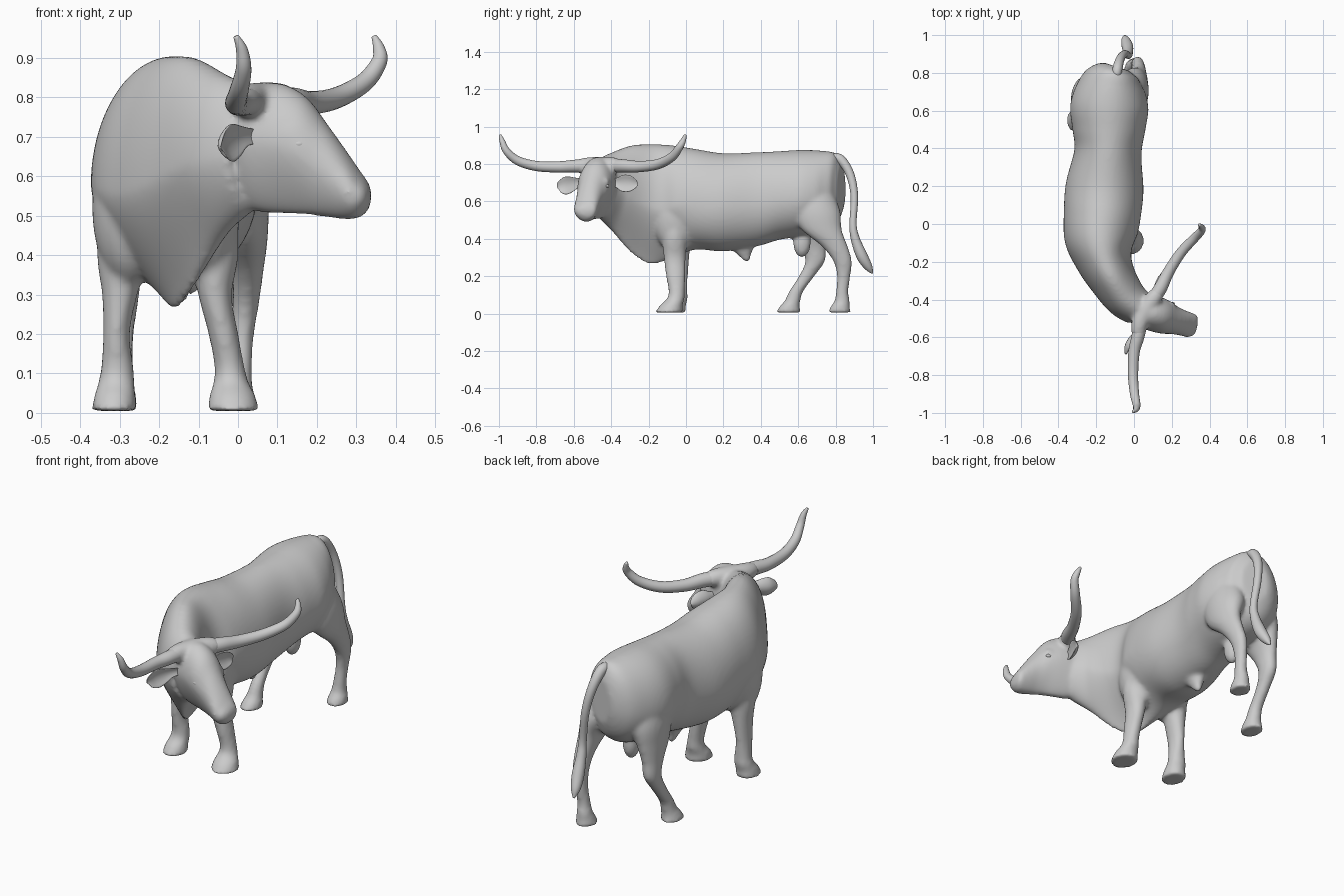
import bpy, bmesh
from math import sin, cos, pi
from mathutils import Vector, Matrix


def resample(rows, n=6):
    """Catmull-Rom interpolation through rows of numbers."""
    out = []
    for i in range(len(rows) - 1):
        a, b, c, d = (rows[max(i - 1, 0)], rows[i], rows[i + 1], rows[min(i + 2, len(rows) - 1)])
        for k in range(n):
            t = k / n
            out.append([0.5 * (2 * q + (r - p) * t + (2 * p - 5 * q + 4 * r - s) * t * t
                        + (3 * q - p - 3 * r + s) * t ** 3) for p, q, r, s in zip(a, b, c, d)])
    return out + [list(rows[-1])]


def torso_rings(rows, n=64, belly=0.45):
    """Upright rings: x, y, half width, top z, bottom z, keel pinch."""
    rows, rings = resample(rows), []
    for i, (x, y, w, zt, zb, pinch) in enumerate(rows):
        p, q = rows[max(i - 1, 0)], rows[min(i + 1, len(rows) - 1)]
        t = Vector((q[0] - p[0], q[1] - p[1], 0)).normalized()
        side = Vector((t.y, -t.x, 0))
        zc = zb + (zt - zb) * belly
        ring = []
        for k in range(n):
            s, c = sin(2 * pi * k / n), cos(2 * pi * k / n)
            wide = w * c * (1 - pinch * max(-s, 0) ** 1.3)
            ring.append(Vector((x, y, zc + s * (zt - zc if s > 0 else zc - zb))) + side * wide)
        rings.append(ring)
    return rings


def leg_rings(rows, n=24):
    """Level rings: z, x, y, x radius, y radius."""
    return [[Vector((x + rx * cos(2 * pi * k / n), y + ry * sin(2 * pi * k / n), max(z, 0)))
             for k in range(n)] for z, x, y, rx, ry in resample(rows)]


def tube_rings(rows, up=(0, 0, 1), flat=1.0, cup=0.0, n=20):
    """Rings across a path: x, y, z, radius; flattened and cupped for ears."""
    rows, rings = resample(rows), []
    pts = [Vector(r[:3]) for r in rows]
    u, last = Vector(up), None
    for i, r in enumerate(rows):
        t = (pts[min(i + 1, len(pts) - 1)] - pts[max(i - 1, 0)]).normalized()
        if last:
            u = last.rotation_difference(t) @ u
        u = (u - t * u.dot(t)).normalized()
        v, last = t.cross(u), t
        if cup and v.x < 0:
            v = -v
        rings.append([pts[i] + r[3] * (u * cos(a) + v * (flat * sin(a) + cup * cos(a) ** 2))
                      for a in (2 * pi * k / n for k in range(n))])
    return rings


def skin(name, lofts, balls=()):
    """Closed mesh from ring lofts and ellipsoids."""
    bm = bmesh.new()
    for rings in lofts:
        vs = [[bm.verts.new(p) for p in ring] for ring in rings]
        n = len(vs[0])
        for a, b in zip(vs, vs[1:]):
            for k in range(n):
                bm.faces.new((a[k], a[(k + 1) % n], b[(k + 1) % n], b[k]))
        bm.faces.new(vs[0])
        bm.faces.new(vs[-1])
    for loc, size in balls:
        bmesh.ops.create_uvsphere(bm, u_segments=32, v_segments=20, radius=1,
                                  matrix=Matrix.LocRotScale(Vector(loc), None, Vector(size)))
    bmesh.ops.recalc_face_normals(bm, faces=bm.faces)
    for f in bm.faces:
        f.smooth = True
    me = bpy.data.meshes.new(name)
    bm.to_mesh(me)
    bm.free()
    ob = bpy.data.objects.new(name, me)
    bpy.context.collection.objects.link(ob)
    return ob


# Trunk and turned neck, rump to poll, with the dewlap as a pinched keel
trunk = torso_rings([
    (-.09, .832, .07, .79, .56, 0), (-.10, .80, .13, .855, .48, 0), (-.117, .73, .178, .87, .43, 0),
    (-.13, .62, .207, .875, .412, 0), (-.133, .50, .193, .868, .395, 0), (-.138, .38, .178, .862, .36, 0),
    (-.155, .2, .206, .857, .333, 0), (-.168, .05, .204, .88, .342, 0), (-.178, -.08, .19, .90, .295, .55),
    (-.158, -.19, .152, .905, .262, .85), (-.113, -.29, .127, .899, .32, .8),
    (-.045, -.39, .112, .862, .44, .45), (.03, -.45, .095, .83, .51, .2)])

# Head, poll to muzzle
head = torso_rings([
    (0, -.43, .07, .81, .53, .2), (.05, -.455, .092, .833, .51, .3), (.11, -.475, .095, .835, .505, .4),
    (.17, -.497, .088, .802, .502, .4), (.22, -.513, .073, .738, .497, .25), (.27, -.528, .067, .667, .49, .1),
    (.305, -.54, .065, .612, .494, 0), (.322, -.547, .052, .585, .51, 0),
    (.333, -.55, .026, .565, .53, 0)], belly=.55)

# Bony ridge that joins the two horns
poll = tube_rings([(.13, -.36, .79, .036), (.10, -.40, .793, .045), (.055, -.47, .793, .046),
                   (.03, -.53, .79, .045), (.022, -.59, .788, .035)])

# Legs, top to hoof
front_right = leg_rings([
    (.62, -.07, -.05, .05, .08), (.42, -.06, -.06, .062, .068), (.3, -.058, -.06, .043, .059),
    (.2, -.037, -.055, .038, .052), (.12, -.022, -.05, .038, .043), (.08, -.018, -.055, .044, .047),
    (.045, -.014, -.078, .058, .06), (.005, -.012, -.092, .066, .075)])
front_left = leg_rings([
    (.62, -.27, -.03, .065, .09), (.42, -.29, -.04, .068, .068), (.3, -.30, -.04, .045, .058),
    (.2, -.308, -.04, .034, .05), (.12, -.306, -.035, .041, .043), (.08, -.308, -.038, .046, .047),
    (.045, -.312, -.058, .052, .058), (.005, -.315, -.07, .057, .07)])
hind_right = leg_rings([
    (.74, -.05, .67, .04, .06), (.66, -.03, .67, .075, .11), (.55, -.005, .695, .08, .13),
    (.45, .02, .725, .056, .108), (.36, .025, .795, .04, .07), (.28, .02, .837, .034, .05),
    (.2, .012, .843, .029, .036), (.12, .005, .835, .031, .033), (.07, 0, .835, .037, .04),
    (.04, 0, .825, .044, .05), (.005, -.003, .82, .05, .062)])
hind_left = leg_rings([
    (.74, -.2, .65, .04, .06), (.66, -.225, .65, .08, .11), (.55, -.25, .655, .082, .13),
    (.45, -.272, .66, .06, .108), (.36, -.285, .68, .043, .07), (.28, -.29, .69, .037, .053),
    (.2, -.295, .645, .031, .042), (.12, -.298, .59, .032, .038), (.07, -.3, .57, .037, .042),
    (.04, -.303, .555, .045, .053), (.005, -.307, .547, .052, .067)])

# Sheath under the belly
sheath = leg_rings([(.42, -.145, .29, .06, .09), (.36, -.145, .295, .045, .07),
                    (.32, -.145, .31, .028, .04), (.28, -.145, .325, .012, .016)])

# Underside, brow and shoulder bulges
bulges = [((-.12, .62, .385), (.04, .048, .085)),
          ((.14, -.558, .705), (.04, .02, .022)), ((.185, -.428, .705), (.035, .02, .022)),
          ((-.274, -.055, .52), (.096, .125, .2)), ((-.08, -.055, .52), (.085, .125, .19))]

body = skin("body", [trunk, head, poll, front_right, front_left, hind_right, hind_left, sheath], bulges)
remesh = body.modifiers.new("fuse", 'REMESH')
remesh.mode, remesh.voxel_size, remesh.use_smooth_shade = 'VOXEL', .01, True
soften = body.modifiers.new("soften", 'SMOOTH')
soften.factor, soften.iterations = .5, 8

# Horns sweep outward and curl up
skin("horn_left", [tube_rings([
    (.10, -.40, .79, .036), (.14, -.34, .79, .035), (.185, -.25, .786, .03), (.25, -.15, .799, .027),
    (.32, -.075, .838, .024), (.358, -.035, .89, .02), (.357, -.015, .925, .015), (.345, -.004, .955, .007)])])
skin("horn_right", [tube_rings([
    (.035, -.53, .79, .036), (.02, -.60, .788, .034), (.0, -.68, .784, .03), (-.005, -.80, .789, .027),
    (.003, -.90, .818, .024), (.014, -.96, .87, .02), (.01, -.982, .92, .015), (-.005, -.994, .955, .007)])])

# Cupped ears
skin("ear_left", [tube_rings([
    (.10, -.42, .70, .016), (.105, -.375, .70, .024), (.115, -.335, .697, .044), (.13, -.295, .695, .044),
    (.145, -.268, .692, .028), (.15, -.257, .69, .006)], flat=.22, cup=.45)])
skin("ear_right", [tube_rings([
    (.05, -.52, .70, .016), (.015, -.565, .70, .024), (-.017, -.605, .69, .043), (-.037, -.64, .682, .047),
    (-.045, -.675, .677, .03), (-.045, -.688, .673, .006)], flat=.22, cup=.45)])

# Eyes
skin("eyes", [], [((.155, -.57, .682), (.016, .011, .01)), ((.20, -.423, .682), (.016, .011, .01))])

# Tail with tuft
skin("tail", [tube_rings([
    (-.095, .76, .825, .022), (-.088, .82, .828, .026), (-.072, .875, .75, .023), (-.05, .90, .63, .02),
    (-.03, .893, .48, .019), (-.03, .905, .40, .024), (-.035, .94, .31, .03), (-.045, .975, .25, .022),
    (-.05, .997, .215, .004)], up=(1, 0, 0))])
